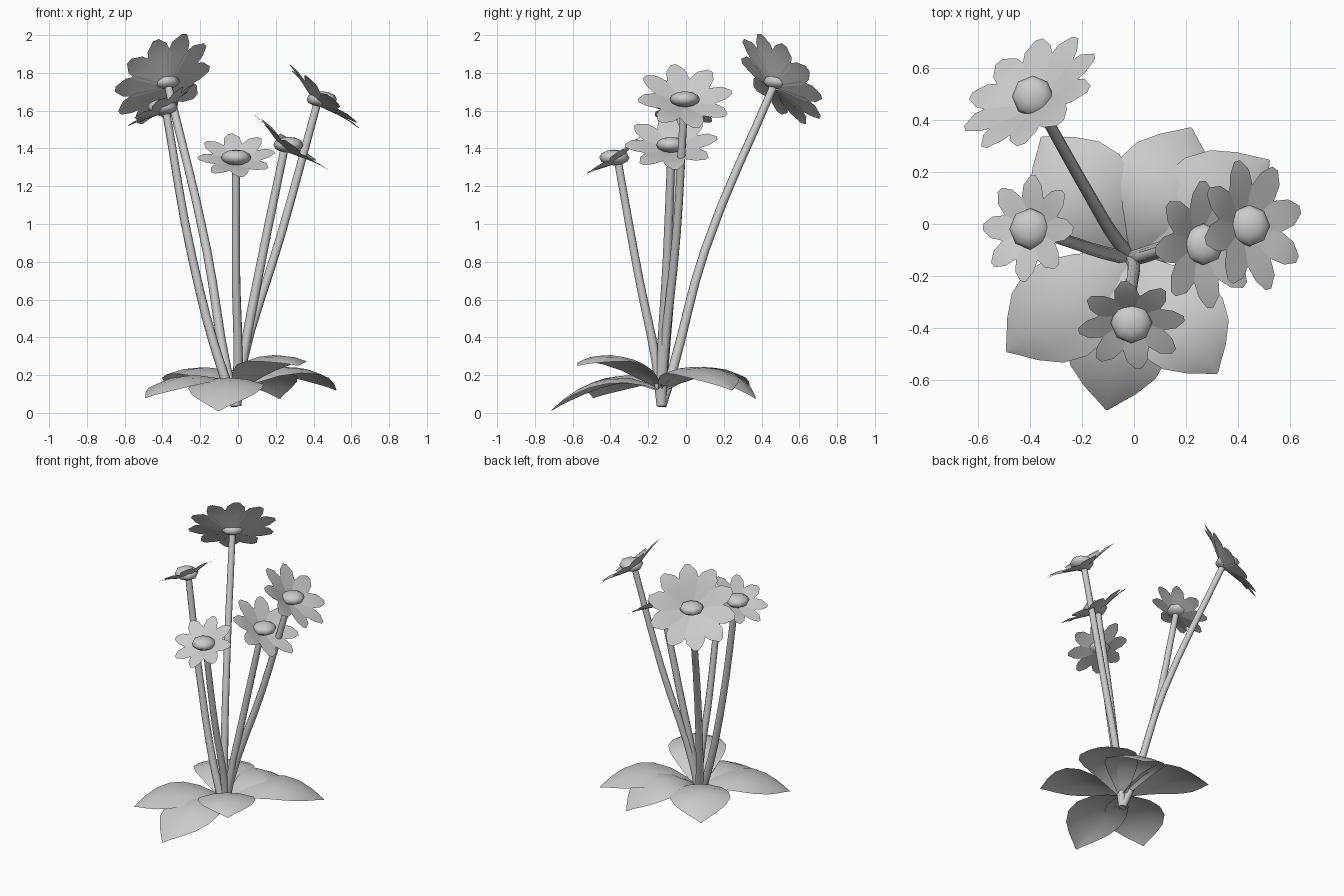
import bpy, bmesh
from math import cos, sin, radians, pi
from mathutils import Vector

if "Cube" in bpy.data.objects:
    bpy.data.objects.remove(bpy.data.objects["Cube"])


def finish(name, bm, smooth=True):
    me = bpy.data.meshes.new(name)
    bm.to_mesh(me)
    bm.free()
    for p in me.polygons:
        p.use_smooth = smooth
    ob = bpy.data.objects.new(name, me)
    bpy.context.collection.objects.link(ob)
    return ob


def stem(name, points):
    # tapered round tube through a few points
    cu = bpy.data.curves.new(name, 'CURVE')
    cu.dimensions = '3D'
    cu.bevel_depth = 0.025
    cu.bevel_resolution = 2
    cu.resolution_u = 4
    cu.use_fill_caps = True
    sp = cu.splines.new('BEZIER')
    sp.bezier_points.add(len(points) - 1)
    for i, (bp, p) in enumerate(zip(sp.bezier_points, points)):
        bp.co = p
        bp.handle_left_type = bp.handle_right_type = 'AUTO'
        bp.radius = 1.1 - 0.25 * i / (len(points) - 1)
    ob = bpy.data.objects.new(name, cu)
    bpy.context.collection.objects.link(ob)
    bpy.ops.object.select_all(action='DESELECT')
    ob.select_set(True)
    bpy.context.view_layer.objects.active = ob
    bpy.ops.object.convert(target='MESH')
    bpy.ops.object.shade_smooth_by_angle(angle=radians(50))


def petals(name, centre, normal, radius, count, phase):
    # ring of flat pointed petals, slightly cupped, one petal pointing uphill
    n = Vector(normal).normalized()
    u = (Vector((0, 0, 1)) - n * n.z).normalized()
    v = n.cross(u)
    half = [(0.1, 0.05, -0.1), (0.58, 0.24, 0.05), (0.82, 0.2, 0.1), (1.0, 0.06, 0.11)]
    bm = bmesh.new()
    for k in range(count):
        a = radians(phase) + 2 * pi * k / count
        d, s = u * cos(a) + v * sin(a), v * cos(a) - u * sin(a)
        rows = []
        for r, w, h in half:
            mid = Vector(centre) + (d * r + n * h) * radius
            rows.append([bm.verts.new(mid + s * w * radius * f) for f in (-1, 1)])
        for (a0, a1), (b0, b1) in zip(rows, rows[1:]):
            bm.faces.new((a0, b0, b1, a1))
    bm.normal_update()
    finish(name, bm, True)


def flower_centre(name, centre):
    bm = bmesh.new()
    bmesh.ops.create_uvsphere(bm, u_segments=8, v_segments=6, radius=1)
    for vert in bm.verts:
        vert.co = Vector(centre) + Vector((vert.co.x * 0.08, vert.co.y * 0.08, vert.co.z * 0.042))
    finish(name, bm)


WIDTHS = [(0, .12), (.12, .4), (.28, .72), (.45, .95), (.6, 1), (.75, .83), (.87, .5), (.95, .2), (1, .02)]


def leaf(name, tip, arch, width):
    # broad pointed blade arching from the base to its tip
    base = Vector((-0.01, -0.13, 0.12))
    tip = Vector(tip)
    side = Vector((base.y - tip.y, tip.x - base.x, 0)).normalized()
    bm = bmesh.new()
    rows = []
    for t, w in WIDTHS:
        p = base.lerp(tip, t)
        p.z = (1 - t) ** 2 * base.z + 2 * t * (1 - t) * arch + t * t * tip.z
        row = []
        for f in (-1, -0.5, 0, 0.5, 1):
            q = p + side * f * w * width
            q.z -= 0.035 * f * f * w
            row.append(bm.verts.new(q))
        rows.append(row)
    for r0, r1 in zip(rows, rows[1:]):
        for i in range(4):
            bm.faces.new((r0[i], r0[i + 1], r1[i + 1], r1[i]))
    bm.normal_update()
    if sum(f.normal.z for f in bm.faces) > 0:
        bmesh.ops.reverse_faces(bm, faces=bm.faces)
    finish(name, bm)


# flowers: head, facing direction, radius, petal count, phase, stem mid points
ROOT = (-0.01, -0.13, 0.04)
FLOWERS = {
    "back_left": ((-.385, .485, 1.75), (-.49, .66, .57), .29, 10, 5,
                  [(-.06, -.07, .23), (-.165, .1, .86)]),
    "left": ((-.395, -.02, 1.612), (-.53, .13, .84), .205, 8, 10,
             [(-.075, -.12, .2), (-.24, -.07, .81)]),
    "front": ((-.01, -.375, 1.345), (0, -.56, .82), .205, 8, 8,
              [(0, -.16, .28), (-.01, -.246, .7)]),
    "right_outer": ((.438, -.007, 1.655), (.66, .09, .75), .255, 8, 8,
                    [(.02, -.12, .25), (.23, -.05, .95)]),
    "right_inner": ((.262, -.078, 1.413), (.6, -.03, .8), .245, 8, 8,
                    [(.02, -.13, .25), (.125, -.1, .81)]),
}
for name, (head, face, radius, count, phase, mid) in FLOWERS.items():
    top = Vector(head) - Vector(face) * 0.03
    stem("stem_" + name, [ROOT] + mid + [top])
    petals("petals_" + name, head, face, radius, count, phase)
    # the dome sits just proud of the petal ring
    flower_centre("centre_" + name, Vector(head) + Vector(face) * 0.008)

# rosette of leaves: tip, arch height, half width
LEAVES = {
    "front_left": ((-.49, -.49, .08), .30, .20),
    "front": ((-.105, -.715, .01), .30, .20),
    "front_right": ((.32, -.575, .25), .41, .19),
    "back_right": ((.52, .245, .12), .37, .195),
    "back": ((.22, .37, .075), .39, .20),
    "back_left": ((-.355, .335, .13), .36, .20),
}
for name, (tip, arch, width) in LEAVES.items():
    leaf("leaf_" + name, tip, arch, width)
